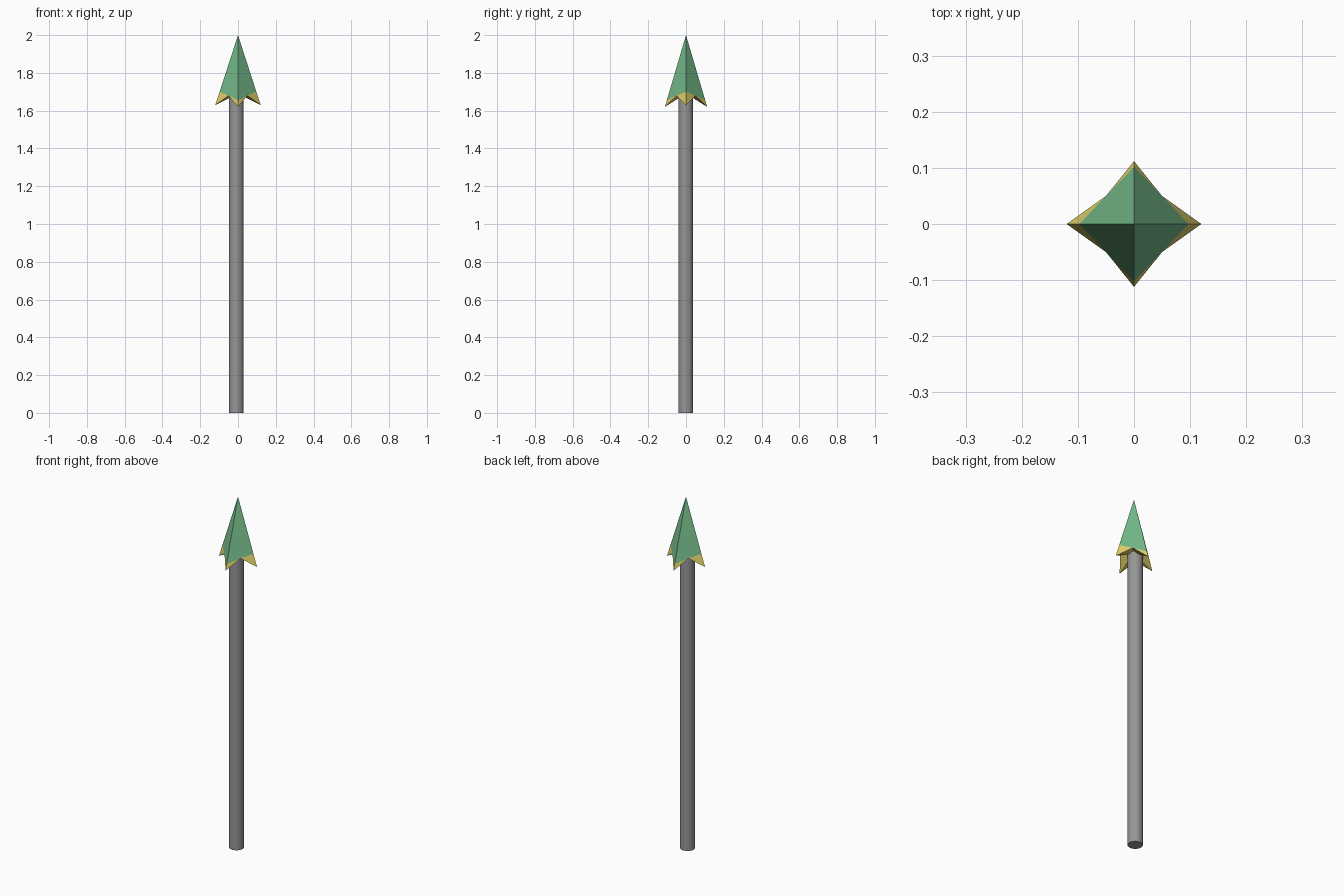
import bpy, bmesh, math
from mathutils import Vector

if "Cube" in bpy.data.objects:
    bpy.data.objects.remove(bpy.data.objects["Cube"])


def srgb(v):
    return v / 12.92 if v <= 0.04045 else ((v + 0.055) / 1.055) ** 2.4


def material(name, r, g, b):
    m = bpy.data.materials.new(name)
    m.diffuse_color = (srgb(r), srgb(g), srgb(b), 1)
    m.use_nodes = True
    m.node_tree.nodes["Principled BSDF"].inputs["Base Color"].default_value = m.diffuse_color
    return m


gray = material("shaft gray", 0.59, 0.59, 0.59)
green = material("blade green", 0.45, 0.72, 0.53)
yellow = material("barb yellow", 0.87, 0.81, 0.41)

# Round shaft, slightly off the head's axis
bpy.ops.mesh.primitive_cylinder_add(vertices=16, radius=0.039, depth=1.70,
                                    location=(-0.009, -0.001, 0.85))
shaft = bpy.context.object
shaft.name = "shaft"
shaft.data.materials.append(gray)
bpy.ops.object.shade_smooth_by_angle(angle=math.radians(35))

# Four-sided head: ridges run to barbs, notches lie between them
APEX = Vector((0, 0, 2))
bm = bmesh.new()
apex = bm.verts.new(APEX)
hub = bm.verts.new((0, 0, 1.69))
barbs, rims, notches = [], [], []
for i in range(4):
    a = i * math.pi / 2
    reach, z, t = (0.12, 1.63, 0.81) if i % 2 == 0 else (0.112, 1.62, 0.91)
    tip = Vector((reach * math.cos(a), reach * math.sin(a), z))
    barbs.append(bm.verts.new(tip))
    rims.append(bm.verts.new(APEX.lerp(tip, t)))   # where green turns yellow
    sx, sy = (1, -1, -1, 1)[i], (1, 1, -1, -1)[i]
    notches.append(bm.verts.new((sx * 0.05, sy * 0.05, 1.68)))

for i in range(4):
    j = (i + 1) % 4
    bm.faces.new((apex, rims[i], notches[i], rims[j])).material_index = 0
    for tri in ((rims[i], barbs[i], notches[i]), (rims[j], notches[i], barbs[j]),
                (hub, notches[i], barbs[i]), (hub, barbs[j], notches[i])):
        bm.faces.new(tri).material_index = 1
bmesh.ops.recalc_face_normals(bm, faces=bm.faces)

mesh = bpy.data.meshes.new("spear_head")
bm.to_mesh(mesh)
bm.free()
mesh.materials.append(green)
mesh.materials.append(yellow)
head = bpy.data.objects.new("spear_head", mesh)
bpy.context.collection.objects.link(head)
